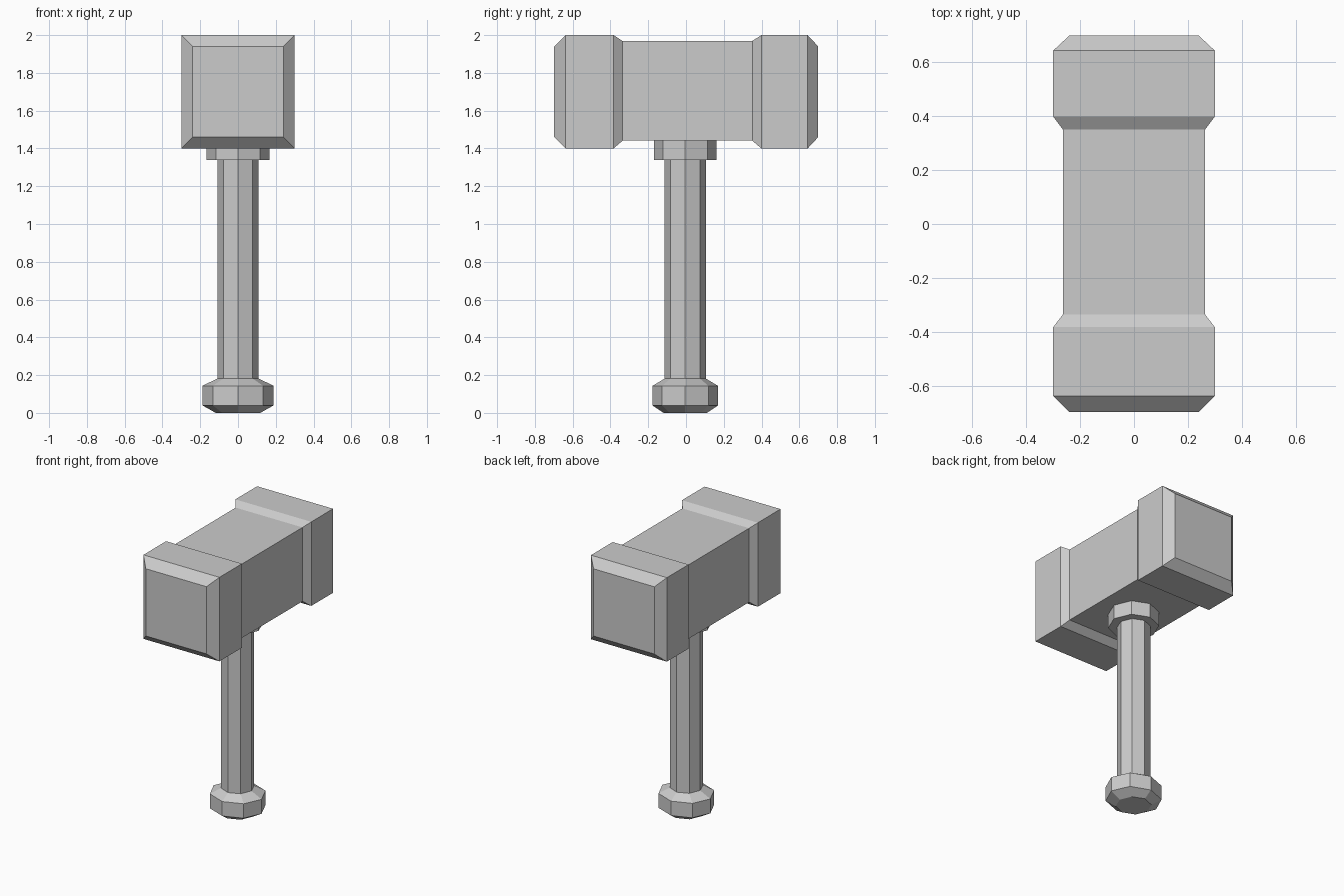
import bpy, bmesh
from math import cos, sin, pi

if "Cube" in bpy.data.objects:
    bpy.data.objects.remove(bpy.data.objects["Cube"])


def loft(name, rings):
    """Skin a stack of equal-sized point rings and cap both ends."""
    bm = bmesh.new()
    loops = [[bm.verts.new(p) for p in ring] for ring in rings]
    n = len(loops[0])
    for a, b in zip(loops, loops[1:]):
        for i in range(n):
            j = (i + 1) % n
            bm.faces.new((a[i], a[j], b[j], b[i]))
    bm.faces.new(loops[0])
    bm.faces.new(loops[-1])
    bmesh.ops.recalc_face_normals(bm, faces=bm.faces)
    mesh = bpy.data.meshes.new(name)
    bm.to_mesh(mesh)
    bm.free()
    obj = bpy.data.objects.new(name, mesh)
    bpy.context.collection.objects.link(obj)
    return obj


def octagon(rx, ry, z):
    return [(rx * cos(i * pi / 4), ry * sin(i * pi / 4) - 0.004, z) for i in range(8)]


def square(y, half, zc):
    return [(sx * half, y, zc + sz * half)
            for sx, sz in ((-1, -1), (1, -1), (1, 1), (-1, 1))]


# Head: two chamfered striking blocks joined by a narrower waist
head_profile = [(-0.698, 0.24, 1.70), (-0.638, 0.30, 1.70), (-0.383, 0.30, 1.70),
                (-0.336, 0.264, 1.705), (0.351, 0.264, 1.705),
                (0.399, 0.30, 1.70), (0.644, 0.30, 1.70), (0.70, 0.24, 1.70)]
loft("hammer_head", [square(*s) for s in head_profile])

# Collar under the head
loft("collar", [octagon(0.166, 0.166, z) for z in (1.34, 1.45)])

# Octagonal shaft
loft("shaft", [octagon(0.109, 0.109, z) for z in (0.17, 1.45)])

# Pommel with chamfered top and bottom
pommel_profile = [(0.118, 0.115, 0.0), (0.189, 0.174, 0.04),
                  (0.189, 0.174, 0.143), (0.109, 0.109, 0.182)]
loft("pommel", [octagon(*s) for s in pommel_profile])
